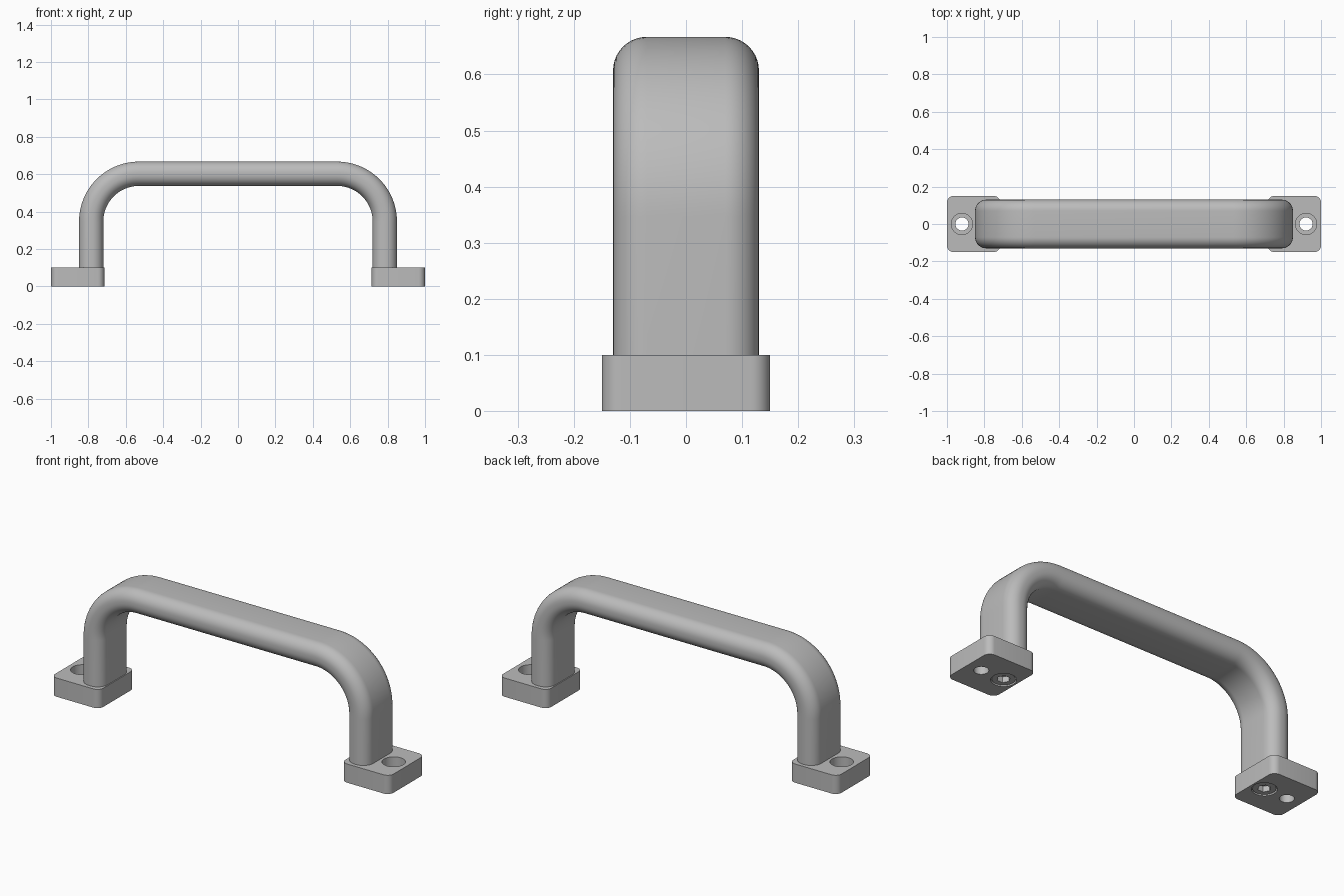
import bpy, bmesh, math
from mathutils import Vector

if "Cube" in bpy.data.objects:
    bpy.data.objects.remove(bpy.data.objects["Cube"])

grey = bpy.data.materials.new("satin grey")
grey.use_nodes = True
colour = (0.5, 0.5, 0.5, 1)
grey.diffuse_color = colour
grey.node_tree.nodes["Principled BSDF"].inputs["Base Color"].default_value = colour


def finish(name, bm):
    bmesh.ops.recalc_face_normals(bm, faces=bm.faces)
    mesh = bpy.data.meshes.new(name)
    bm.to_mesh(mesh)
    bm.free()
    mesh.materials.append(grey)
    obj = bpy.data.objects.new(name, mesh)
    bpy.context.collection.objects.link(obj)
    return obj


def select(obj):
    bpy.ops.object.select_all(action="DESELECT")
    obj.select_set(True)
    bpy.context.view_layer.objects.active = obj


def smooth(obj):
    select(obj)
    bpy.ops.object.shade_smooth_by_angle(angle=math.radians(35))


def rounded_rect(half_w, half_d, radius, steps=10):
    points = []
    corners = [(1, 1), (-1, 1), (-1, -1), (1, -1)]
    for i, (sx, sy) in enumerate(corners):
        for k in range(steps + 1):
            a = (i + k / steps) * math.pi / 2
            points.append((sx * (half_w - radius) + radius * math.cos(a),
                           sy * (half_d - radius) + radius * math.sin(a)))
    return points


def skin(name, rings):
    """Join rings of points into a closed solid."""
    bm = bmesh.new()
    loops = [[bm.verts.new(p) for p in ring] for ring in rings]
    n = len(loops[0])
    for a, b in zip(loops, loops[1:]):
        for i in range(n):
            j = (i + 1) % n
            bm.faces.new((a[i], a[j], b[j], b[i]))
    bm.faces.new(loops[0])
    bm.faces.new(loops[-1])
    return finish(name, bm)


def cylinder(name, x, radius, z0, z1, sides=48):
    ring = [(x + radius * math.cos(math.tau * i / sides),
             radius * math.sin(math.tau * i / sides)) for i in range(sides)]
    return skin(name, [[(px, py, z) for px, py in ring] for z in (z0, z1)])


def cut(obj, cutter):
    cutter.hide_render = True
    mod = obj.modifiers.new("cut", "BOOLEAN")
    mod.operation = "DIFFERENCE"
    mod.solver = "EXACT"
    mod.object = cutter
    select(obj)
    bpy.ops.object.modifier_apply(modifier=mod.name)
    bpy.data.objects.remove(cutter)


# Bar: rounded section swept along an arch
LEG_X, TOP_Z, BEND = 0.785, 0.602, 0.255
FOOT_H = 0.1
path = [(Vector((LEG_X, 0, 0.045)), Vector((1, 0, 0)))]
for side in (1, -1):
    for k in range(25):
        t = k / 24 if side == 1 else 1 - k / 24
        a = t * math.pi / 2
        out = Vector((side * math.cos(a), 0, math.sin(a)))
        centre = Vector((side * (LEG_X - BEND), 0, TOP_Z - BEND))
        path.append((centre + out * BEND, out))
path.append((Vector((-LEG_X, 0, 0.045)), Vector((-1, 0, 0))))
section = rounded_rect(0.065, 0.13, 0.06)
smooth(skin("handle_bar", [[p + out * u + Vector((0, v, 0)) for u, v in section]
                           for p, out in path]))

# Feet: rounded blocks with a counterbored mounting hole and a screw below the leg
for side, label in ((1, "left"), (-1, "right")):
    outline = rounded_rect(0.1425, 0.15, 0.035, 8)
    foot = skin(label + "_foot", [[(side * 0.8575 + x, y, z) for x, y in outline]
                                  for z in (0, FOOT_H)])
    hole_x = side * 0.92
    cut(foot, cylinder("hole_cutter", hole_x, 0.035, -0.05, 0.2))
    cut(foot, cylinder("counterbore_cutter", hole_x, 0.057, 0.045, 0.2))
    cut(foot, cylinder("pocket_cutter", side * LEG_X, 0.06, -0.05, 0.04))
    smooth(foot)

    screw = cylinder(label + "_screw", side * LEG_X, 0.055, 0.004, 0.042)
    cut(screw, cylinder("socket_cutter", side * LEG_X, 0.032, -0.05, 0.034, 6))
    smooth(screw)
